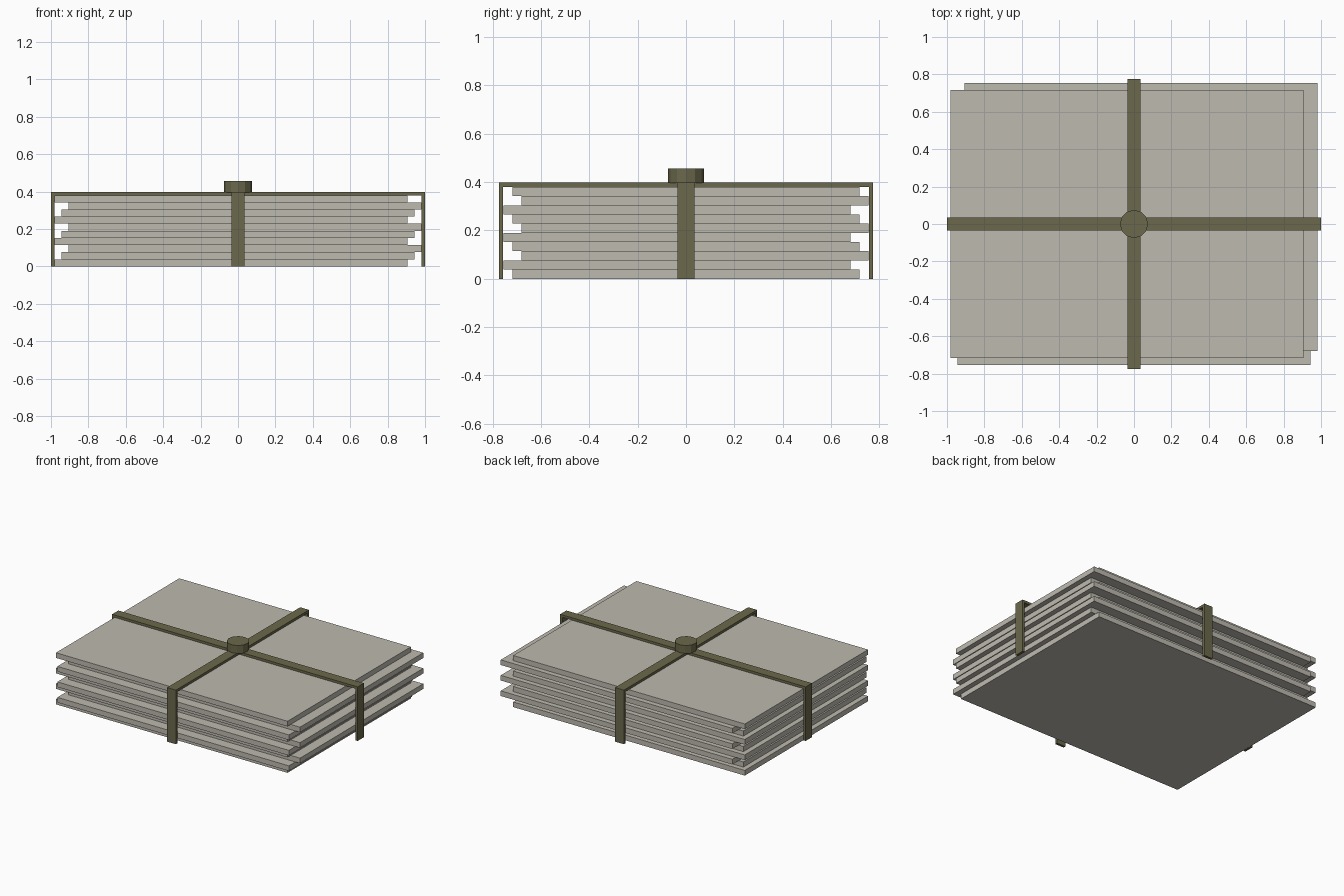
import bpy, bmesh, math
from mathutils import Matrix, Vector

if "Cube" in bpy.data.objects:
    bpy.data.objects.remove(bpy.data.objects["Cube"])


def material(name, color):
    m = bpy.data.materials.new(name)
    m.diffuse_color = (*color, 1)
    m.use_nodes = True
    m.node_tree.nodes["Principled BSDF"].inputs["Base Color"].default_value = m.diffuse_color
    return m


paper = material("warm grey sheet", (0.51, 0.49, 0.43))
olive = material("olive strap", (0.145, 0.138, 0.07))


def finish(name, bm, mat):
    bmesh.ops.recalc_face_normals(bm, faces=bm.faces)
    me = bpy.data.meshes.new(name)
    bm.to_mesh(me)
    bm.free()
    me.materials.append(mat)
    ob = bpy.data.objects.new(name, me)
    bpy.context.collection.objects.link(ob)
    return ob


def box(name, size, center, mat):
    bm = bmesh.new()
    bmesh.ops.create_cube(bm, size=1, matrix=Matrix.Translation(center) @ Matrix.Diagonal((*size, 1)))
    return finish(name, bm, mat)


# Stack of ten sheets, shifted in a repeating three-step pattern
T, STEP = 0.038, 0.0377
shifts = [(-1, 0), (0, -1), (1, 1)]
for i in range(10):
    sx, sy = shifts[i % 3]
    box(f"sheet_{i + 1}", (1.886, 1.434, T),
        (sx * STEP, sy * STEP, T * (i + 0.5)), paper)


# Straps: U-shaped profile over the stack, extruded to the strap width
def strap(name, half, angle, top=0.398, t=0.018, width=0.072):
    bm = bmesh.new()
    inner = half - t
    prof = [(-half, 0), (-half, top), (half, top), (half, 0),
            (inner, 0), (inner, top - t), (-inner, top - t), (-inner, 0)]
    face = bm.faces.new([bm.verts.new((x, -width / 2, z)) for x, z in prof])
    ext = bmesh.ops.extrude_face_region(bm, geom=[face])
    bmesh.ops.translate(bm, vec=Vector((0, width, 0)),
                        verts=[g for g in ext["geom"] if isinstance(g, bmesh.types.BMVert)])
    bmesh.ops.rotate(bm, verts=bm.verts, cent=(0, 0, 0), matrix=Matrix.Rotation(angle, 3, 'Z'))
    return finish(name, bm, olive)


strap("long_strap", 1.0, 0)
strap("short_strap", 0.774, math.pi / 2)

# Knot where the straps cross
bm = bmesh.new()
bmesh.ops.create_cone(bm, cap_ends=True, segments=12, radius1=0.075, radius2=0.075,
                      depth=0.06, matrix=Matrix.Translation((0, 0, 0.426)))
finish("knot", bm, olive)
